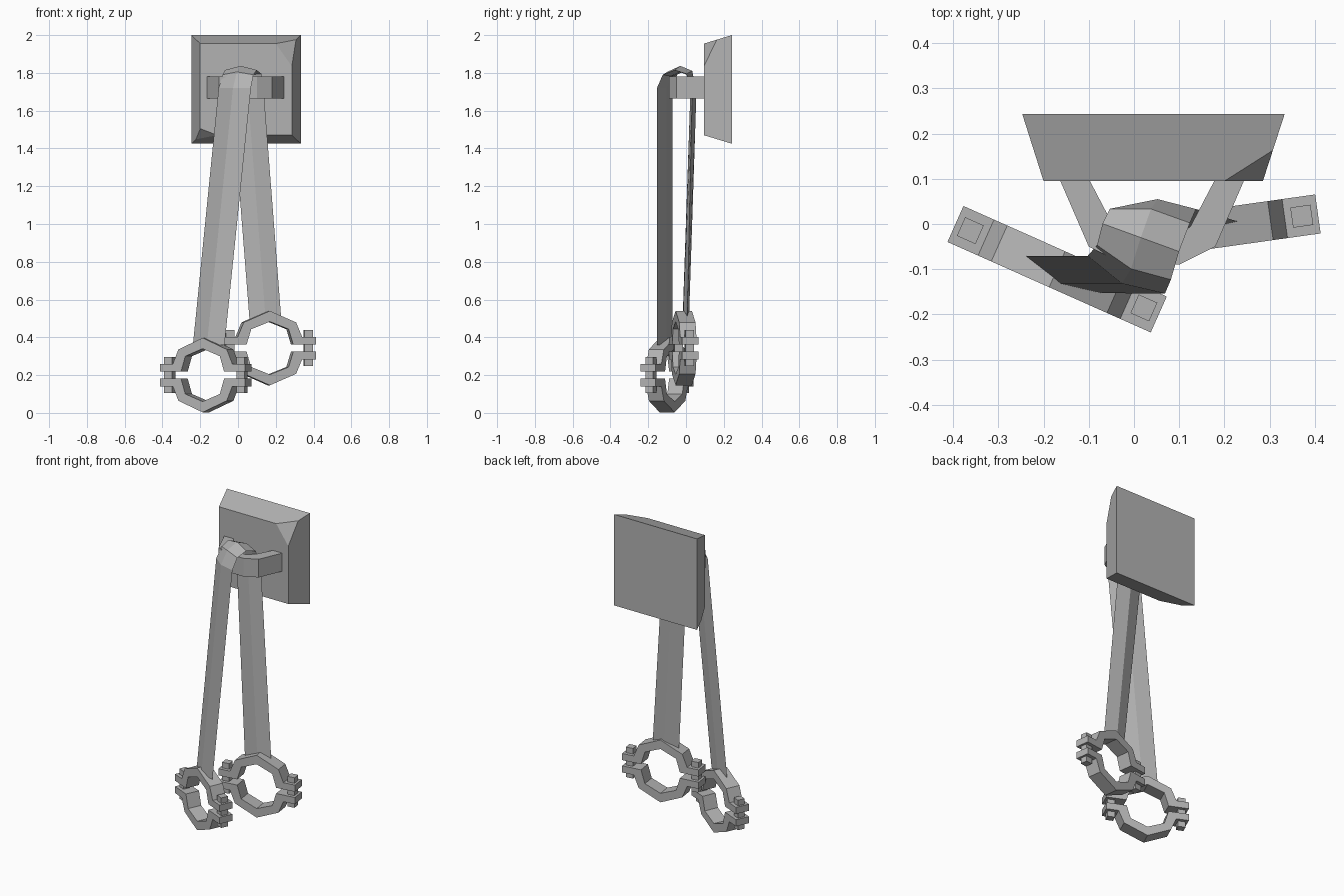
import bpy, bmesh
from math import radians, cos, sin
from mathutils import Vector, Matrix

cube = bpy.data.objects.get("Cube")
if cube:
    bpy.data.objects.remove(cube, do_unlink=True)

GREY = (0.45, 0.45, 0.45, 1)
iron = bpy.data.materials.new("grey_iron")
iron.use_nodes = True
iron.diffuse_color = GREY
for node in iron.node_tree.nodes:
    if node.type == 'BSDF_PRINCIPLED':
        node.inputs["Base Color"].default_value = GREY


def finish(name, bm):
    bmesh.ops.recalc_face_normals(bm, faces=bm.faces)
    mesh = bpy.data.meshes.new(name)
    bm.to_mesh(mesh)
    bm.free()
    mesh.materials.append(iron)
    obj = bpy.data.objects.new(name, mesh)
    bpy.context.collection.objects.link(obj)
    return obj


def loft(bm, rings):
    """Skin a list of equal-length closed rings and cap both ends."""
    rows = [[bm.verts.new(p) for p in ring] for ring in rings]
    n = len(rows[0])
    for a, b in zip(rows, rows[1:]):
        for i in range(n):
            j = (i + 1) % n
            bm.faces.new((a[i], a[j], b[j], b[i]))
    bm.faces.new(rows[0])
    bm.faces.new(rows[-1])


def cut_corner(bm, a, b, c, corner):
    """Slice off the corner beyond the plane through three points."""
    a, b, c = Vector(a), Vector(b), Vector(c)
    normal = (b - a).cross(c - a).normalized()
    if normal.dot(Vector(corner) - a) < 0:
        normal.negate()
    bmesh.ops.bisect_plane(bm, geom=bm.verts[:] + bm.edges[:] + bm.faces[:],
                           plane_co=a, plane_no=normal, clear_outer=True)
    bmesh.ops.holes_fill(bm, edges=[e for e in bm.edges if e.is_boundary])


# Wall plate: tapered slab with two chipped corners
def rect(x0, x1, z0, z1, y):
    return [(x0, y, z0), (x1, y, z0), (x1, y, z1), (x0, y, z1)]


bm = bmesh.new()
loft(bm, [rect(-0.247, 0.333, 1.425, 2.0, 0.243),
          rect(-0.2, 0.285, 1.47, 1.955, 0.095)])
cut_corner(bm, (0.2, 0.095, 1.955), (0.285, 0.095, 1.835), (0.307, 0.163, 1.976),
           (0.285, 0.095, 1.955))
cut_corner(bm, (-0.2, 0.095, 1.505), (-0.11, 0.095, 1.47), (-0.222, 0.165, 1.449),
           (-0.2, 0.095, 1.47))
finish("wall_plate", bm)

# Staple: bent bar standing out from the plate
half = [((0.205, 0.1), (0.14, 0.1)), ((0.14, -0.05), (0.085, -0.005)),
        ((0.06, -0.09), (0.04, -0.04))]
pairs = half + [((-a[0], a[1]), (-b[0], b[1])) for a, b in reversed(half)]
bm = bmesh.new()
rings = []
for outer, inner in pairs:
    rings.append([(p[0] + 0.04, p[1], z) for p, z in
                  ((outer, 1.665), (outer, 1.78), (inner, 1.78), (inner, 1.665))])
loft(bm, rings)
finish("staple", bm)

# Strap: ridged band folded over the staple
# centre, half width, turn in degrees, tilt of the outer side from front over to back
stations = [((-0.155, -0.112, 0.36), 0.093, -26, 0),
            ((-0.017, -0.112, 1.72), 0.095, -26, 0),
            ((0.0, -0.085, 1.79), 0.09, -25, 45),
            ((0.015, -0.03, 1.815), 0.09, -20, 90),
            ((0.035, 0.018, 1.795), 0.09, -10, 135),
            ((0.052, 0.033, 1.69), 0.085, 0, 180),
            ((0.145, -0.006, 0.495), 0.085, 8, 180)]
bm = bmesh.new()
rings = []
for centre, width, turn, tilt in stations:
    c, t, k = Vector(centre), radians(turn), radians(tilt)
    side = Vector((cos(t), sin(t), 0))
    out = Vector((sin(t), -cos(t), 0)) * cos(k) + Vector((0, 0, sin(k)))
    rings.append([c - side * width, c + out * 0.022, c + side * width, c - out * 0.01])
loft(bm, rings)
finish("strap", bm)

# Cuffs: two bolted half rings each
OUTER = [(0.246, 0.018), (0.246, 0.06), (0.172, 0.06), (0.14, 0.136)]
INNER = [(0.1, 0.1), (0.125, 0.018)]
DEPTH = 0.0435


def mirror(points):
    return [(-x, z) for x, z in reversed(points)]


outline = (OUTER + [(0, 0.197)] + mirror(OUTER)
           + mirror(INNER) + [(0, 0.14)] + INNER)


def cuff(name, location, turn):
    bm = bmesh.new()
    for flip in (1, -1):
        loft(bm, [[(x, y, z * flip) for x, z in outline] for y in (-DEPTH, DEPTH)])
    for x in (-0.21, 0.21):
        bmesh.ops.create_cube(bm, size=1, matrix=Matrix.Translation((x, 0, 0))
                              @ Matrix.Diagonal((0.045, 0.045, 0.19, 1)))
    obj = finish(name, bm)
    obj.location = location
    obj.rotation_euler.z = radians(turn)


cuff("right_cuff", (-0.17, -0.1, 0.2), -24)
cuff("left_cuff", (0.163, -0.012, 0.343), 8)
